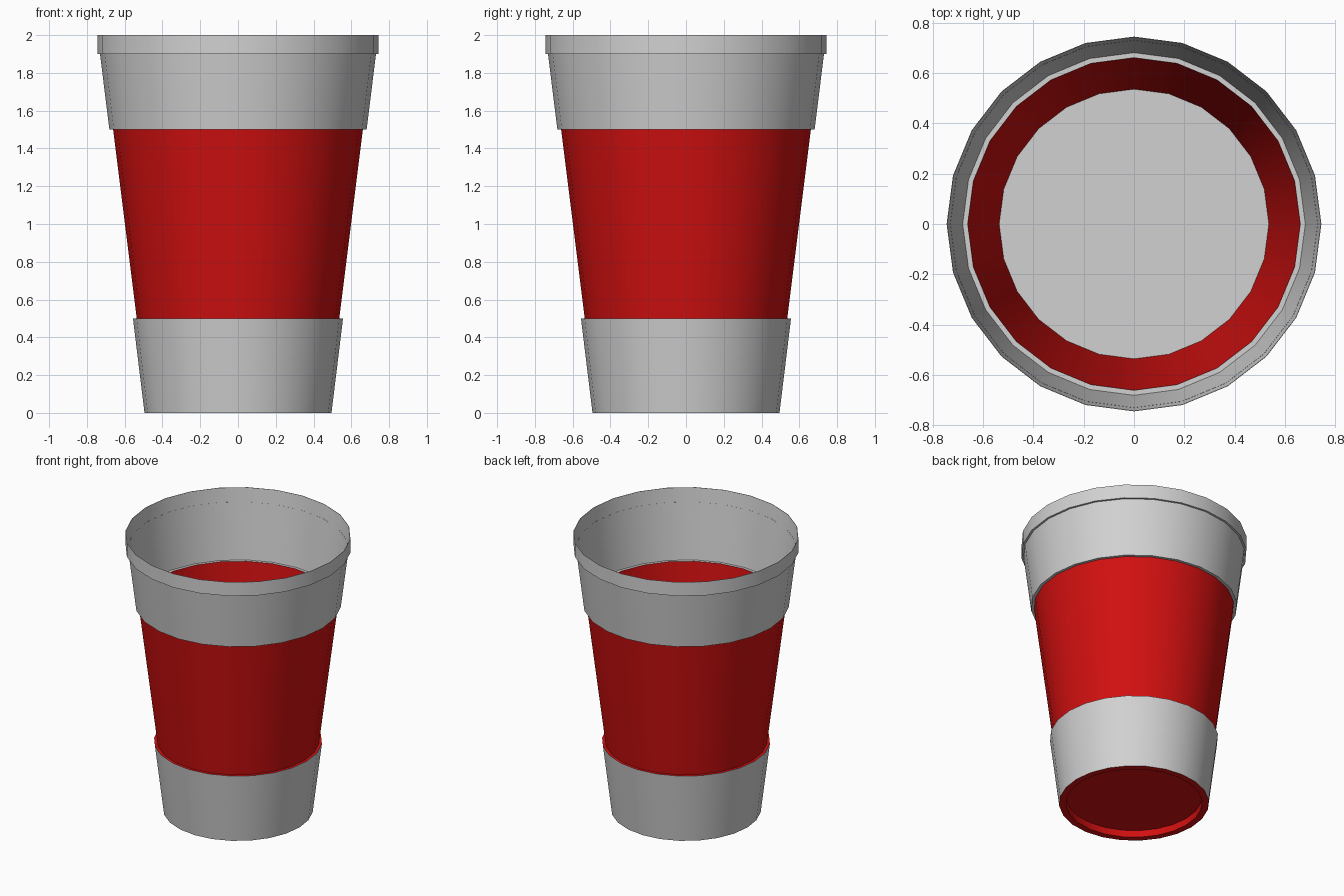
import bpy
import bmesh
from math import cos, sin, radians, tau

SIDES = 24

cube = bpy.data.objects.get("Cube")
if cube:
    bpy.data.objects.remove(cube, do_unlink=True)


def make_material(name, color):
    mat = bpy.data.materials.new(name)
    mat.use_nodes = True
    mat.diffuse_color = color
    mat.node_tree.nodes["Principled BSDF"].inputs["Base Color"].default_value = color
    return mat


grey = make_material("light grey", (0.64, 0.64, 0.64, 1))
red = make_material("red", (0.64, 0.005, 0.005, 1))


def lathe(name, profile, mat, cap_start=False):
    """Revolve (radius, height) points around z; optionally fill the first ring."""
    bm = bmesh.new()
    rings = [[bm.verts.new((r * cos(tau * i / SIDES), r * sin(tau * i / SIDES), z))
              for i in range(SIDES)] for r, z in profile]
    for low, high in zip(rings, rings[1:]):
        for i in range(SIDES):
            j = (i + 1) % SIDES
            bm.faces.new((low[i], low[j], high[j], high[i]))
    if cap_start:
        bm.faces.new(rings[0][::-1])
    mesh = bpy.data.meshes.new(name)
    bm.to_mesh(mesh)
    bm.free()
    obj = bpy.data.objects.new(name, mesh)
    bpy.context.collection.objects.link(obj)
    mesh.materials.append(mat)
    bpy.ops.object.select_all(action='DESELECT')
    obj.select_set(True)
    bpy.context.view_layer.objects.active = obj
    bpy.ops.object.shade_smooth_by_angle(angle=radians(30))
    return obj


# Recessed underside with its standing lip
lathe("foot", [(0.45, 0.05), (0.45, 0), (0.495, 0)], red, cap_start=True)

# Lower band
lathe("base_band", [(0.495, 0), (0.556, 0.5)], grey)

# Coloured middle, including the small ledge on top of the lower band
lathe("sleeve", [(0.556, 0.5), (0.536, 0.5), (0.661, 1.5)], red)

# Upper band, stepping out from the sleeve
lathe("upper_band", [(0.661, 1.5), (0.681, 1.5), (0.743, 2)], grey)

# Upright lip around the mouth
lathe("rim", [(0.73, 1.9), (0.745, 1.9), (0.745, 2), (0.743, 2)], grey)

# Inside floor, facing up
floor = lathe("inner_floor", [(0.536, 0.5)], grey, cap_start=True)
floor.data.flip_normals()
